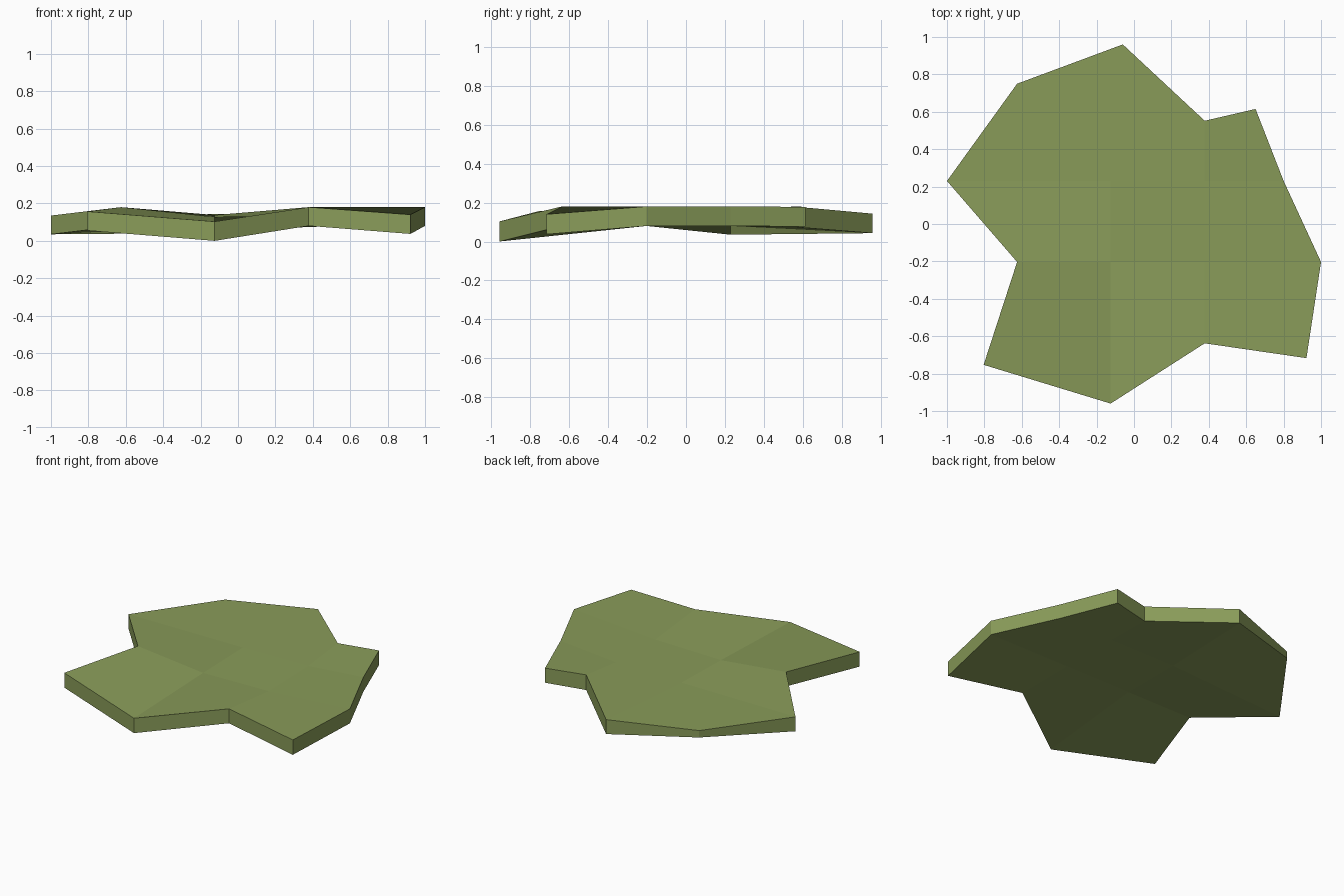
import bpy, bmesh

if "Cube" in bpy.data.objects:
    bpy.data.objects.remove(bpy.data.objects["Cube"])

# A 4 x 4 grid of control points (x, y, top z, bottom z), front row to back row
rows = [
    [(-0.804, -0.753, 0.157, 0.055), (-0.125, -0.96, 0.103, 0.0), (0.378, -0.638, 0.18, 0.08), (0.922, -0.717, 0.14, 0.037)],
    [(-0.625, -0.203, 0.18, 0.08), (-0.125, -0.203, 0.128, 0.08), (0.378, -0.203, 0.136, 0.08), (1.00, -0.203, 0.18, 0.08)],
    [(-1.00, 0.23, 0.135, 0.035), (-0.125, 0.23, 0.138, 0.08), (0.378, 0.23, 0.145, 0.08), (0.80, 0.23, 0.18, 0.08)],
    [(-0.625, 0.75, 0.138, 0.09), (-0.06, 0.96, 0.143, 0.043), (0.378, 0.552, 0.18, 0.075), (0.65, 0.615, 0.178, 0.077)],
]

bm = bmesh.new()
top = [[bm.verts.new((x, y, t)) for x, y, t, b in row] for row in rows]
low = [[bm.verts.new((x, y, b)) for x, y, t, b in row] for row in rows]

# Upper and lower surfaces
for g in (top, low):
    for j in range(3):
        for i in range(3):
            bm.faces.new((g[j][i], g[j][i + 1], g[j + 1][i + 1], g[j + 1][i]))

# Walls around the rim
rim = ([(0, i) for i in range(3)] + [(j, 3) for j in range(3)]
       + [(3, i) for i in (3, 2, 1)] + [(j, 0) for j in (3, 2, 1)])
for k, (j, i) in enumerate(rim):
    n, m = rim[(k + 1) % len(rim)]
    bm.faces.new((low[j][i], low[n][m], top[n][m], top[j][i]))
bmesh.ops.recalc_face_normals(bm, faces=bm.faces[:])

mesh = bpy.data.meshes.new("ground_patch")
bm.to_mesh(mesh)
bm.free()

# Moss green slab
mat = bpy.data.materials.new("moss green")
mat.diffuse_color = (0.25, 0.33, 0.10, 1)
mat.use_nodes = True
mat.node_tree.nodes["Principled BSDF"].inputs["Base Color"].default_value = mat.diffuse_color
mesh.materials.append(mat)
patch = bpy.data.objects.new("ground_patch", mesh)
bpy.context.collection.objects.link(patch)
